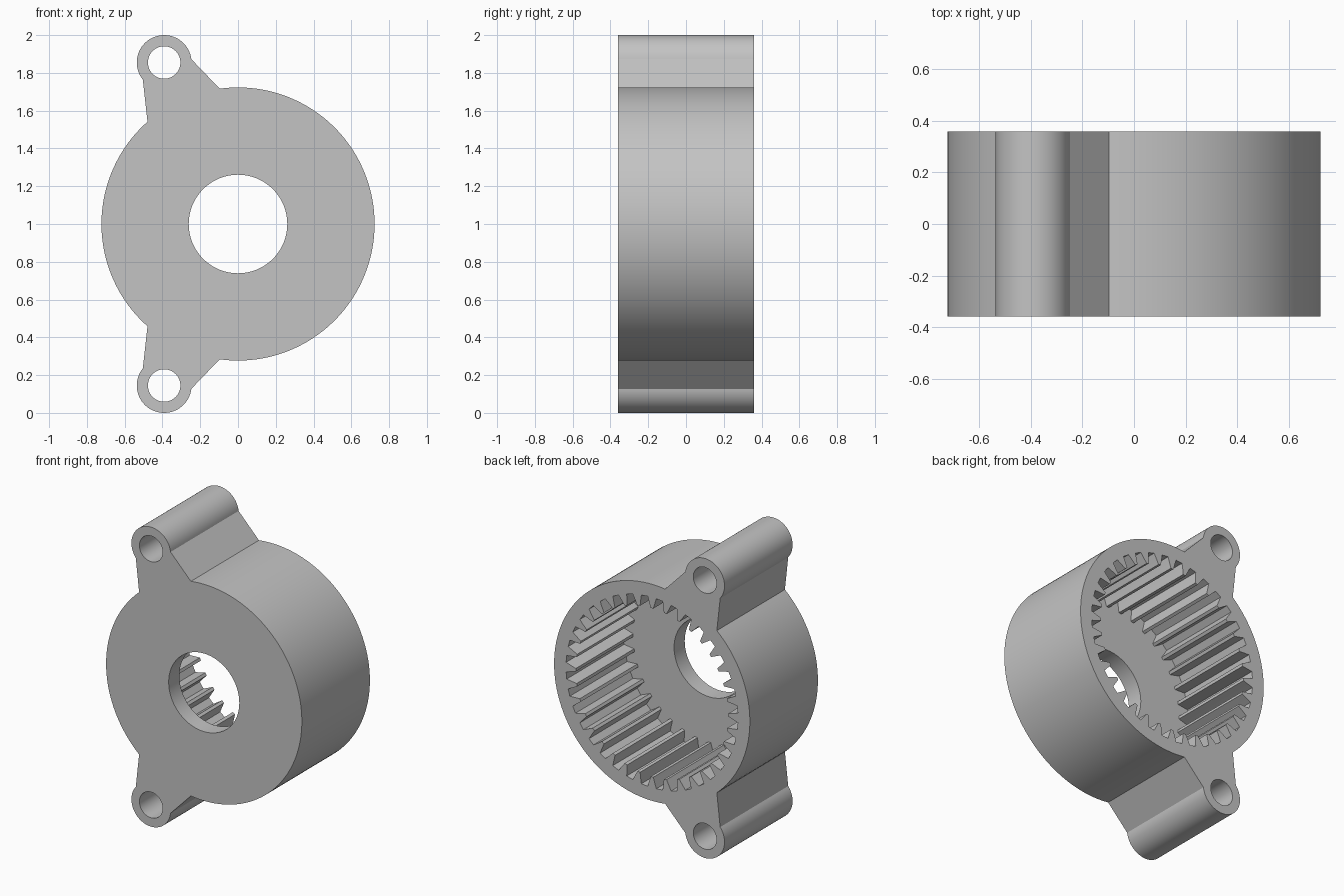
import bpy, bmesh, math
from math import sin, cos, radians, pi

if "Cube" in bpy.data.objects:
    bpy.data.objects.remove(bpy.data.objects["Cube"])

CZ, R, HALF = 1.0, 0.723, 0.359      # body centre height, radius, half depth
LUG = (-0.391, 0.855)                # lug centre relative to body centre
TEETH, ROOT, TIP = 36, 0.635, 0.563
FLOOR = -HALF + 0.112                # inner face of the front plate


def arc(cx, cz, r, a0, a1, n):
    return [(cx + r * cos(radians(a0 + (a1 - a0) * i / n)),
             cz + r * sin(radians(a0 + (a1 - a0) * i / n))) for i in range(n + 1)]


def prism(name, pts, y0, y1):
    """Extrude an x-z outline from y0 to y1."""
    bm = bmesh.new()
    face = bm.faces.new([bm.verts.new((x, y0, z + CZ)) for x, z in pts])
    ext = bmesh.ops.extrude_face_region(bm, geom=[face])
    bmesh.ops.translate(bm, vec=(0, y1 - y0, 0),
                        verts=[v for v in ext["geom"] if isinstance(v, bmesh.types.BMVert)])
    bmesh.ops.recalc_face_normals(bm, faces=bm.faces)
    me = bpy.data.meshes.new(name)
    bm.to_mesh(me)
    bm.free()
    ob = bpy.data.objects.new(name, me)
    bpy.context.collection.objects.link(ob)
    return ob


def cut(target, cutter):
    mod = target.modifiers.new("cut", 'BOOLEAN')
    mod.operation, mod.solver, mod.object = 'DIFFERENCE', 'EXACT', cutter
    bpy.context.view_layer.objects.active = target
    bpy.ops.object.modifier_apply(modifier=mod.name)
    bpy.data.objects.remove(cutter)


# Housing outline: upper lug, left side, lower lug (mirrored), right side
upper = arc(*LUG, 0.145, 7, 219, 40)
lower = [(x, -z) for x, z in reversed(upper)]
outline = (upper + arc(0, 0, R, 131.5, 228.5, 40) + lower
           + arc(0, 0, R, 262.3, 457.7, 90))
housing = prism("ring_gear_housing", outline, -HALF, HALF)

# Toothed pocket, open at the back
gear = []
for i in range(TEETH):
    for f, r in ((-0.29, ROOT), (-0.2, 0.6), (-0.1, TIP),
                 (0.1, TIP), (0.2, 0.6), (0.29, ROOT)):
        a = 2 * pi * (i + f) / TEETH
        gear.append((r * cos(a), r * sin(a)))
cut(housing, prism("pocket_cutter", gear, FLOOR, 1))

# Shaft bore and lug holes
cut(housing, prism("bore_cutter", arc(0, 0, 0.261, 0, 360, 64)[:-1], -1, 1))
for s in (1, -1):
    cut(housing, prism("lug_hole_cutter",
                       arc(LUG[0], s * LUG[1], 0.086, 0, 360, 40)[:-1], -1, 1))

# Colour and shading
grey = bpy.data.materials.new("light grey")
grey.diffuse_color = (0.55, 0.55, 0.55, 1)
grey.use_nodes = True
grey.node_tree.nodes["Principled BSDF"].inputs["Base Color"].default_value = grey.diffuse_color
housing.data.materials.clear()
housing.data.materials.append(grey)
for p in housing.data.polygons:
    p.material_index = 0
housing.select_set(True)
bpy.context.view_layer.objects.active = housing
bpy.ops.object.shade_smooth_by_angle(angle=radians(20))
